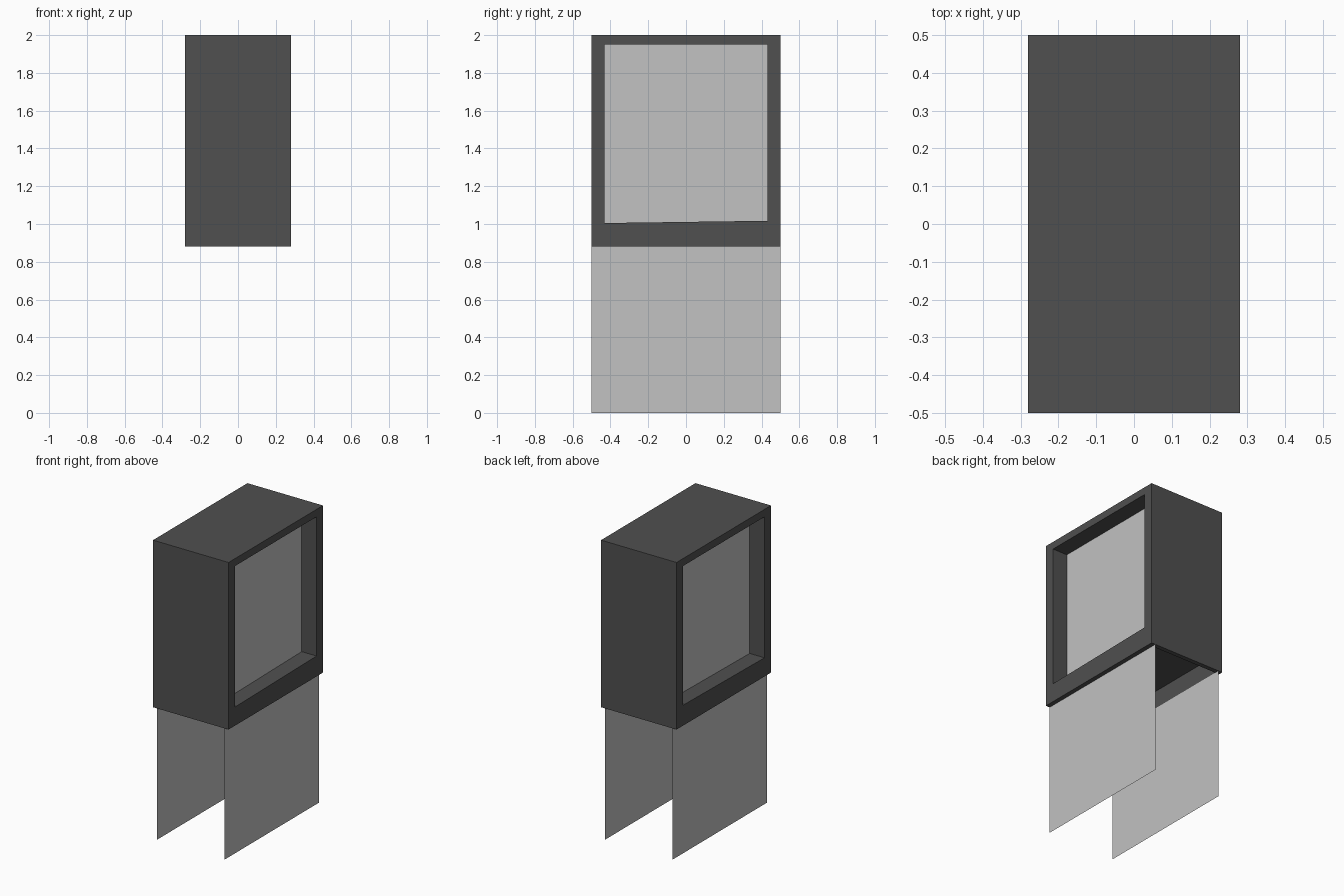
import bpy, bmesh

if "Cube" in bpy.data.objects:
    bpy.data.objects.remove(bpy.data.objects["Cube"])


def material(name, v):
    m = bpy.data.materials.new(name)
    m.diffuse_color = (v, v, v, 1)
    m.use_nodes = True
    m.node_tree.nodes["Principled BSDF"].inputs["Base Color"].default_value = m.diffuse_color
    return m


dark = material("dark grey", 0.08)
light = material("light grey", 0.54)


def finish(bm, name, mat):
    me = bpy.data.meshes.new(name)
    bm.to_mesh(me)
    bm.free()
    ob = bpy.data.objects.new(name, me)
    bpy.context.collection.objects.link(ob)
    me.materials.append(mat)
    return ob


def box(name, mat, x, y, z0, z1, tilt=0.0):
    """Box centred on x and y; tilt raises the bottom edge on the +y side."""
    bm = bmesh.new()
    bmesh.ops.create_cube(bm, size=2)
    for v in bm.verts:
        lift = tilt if v.co.y > 0 else 0
        v.co = (v.co.x * x, v.co.y * y, z1 if v.co.z > 0 else z0 + lift)
    return finish(bm, name, mat)


def sheet(name, mat, x, y, z0, z1):
    """Upright sheet without thickness, facing sideways."""
    bm = bmesh.new()
    bm.faces.new([bm.verts.new((x, a, b)) for a, b in
                  ((-y, z0), (y, z0), (y, z1), (-y, z1))])
    if x < 0:
        bmesh.ops.reverse_faces(bm, faces=bm.faces[:])
    return finish(bm, name, mat)


# Housing with a window opening through it and a hollow underside
housing = box("housing", dark, 0.28, 0.5, 0.88, 2.0)
cutters = [box("window_cutter", dark, 0.5, 0.432, 1.005, 1.95, 0.012),
           box("underside_cutter", dark, 0.25, 0.47, 0.7, 0.998)]
for c in cutters:
    c.hide_render = True
    c.hide_set(True)
    mod = housing.modifiers.new(c.name, 'BOOLEAN')
    mod.operation = 'DIFFERENCE'
    mod.solver = 'EXACT'
    mod.object = c

# Bake the cuts and drop the helpers
dg = bpy.context.evaluated_depsgraph_get()
cut = bpy.data.meshes.new_from_object(housing.evaluated_get(dg))
housing.modifiers.clear()
housing.data = cut
for c in cutters:
    bpy.data.objects.remove(c)

# Recessed window panels and hanging side sheets
for side, s in (("right", 1), ("left", -1)):
    sheet("window_panel_" + side, light, s * 0.17, 0.435, 1.0, 1.952)
    sheet("side_sheet_" + side, light, s * 0.25, 0.5, 0.0, 0.88)
